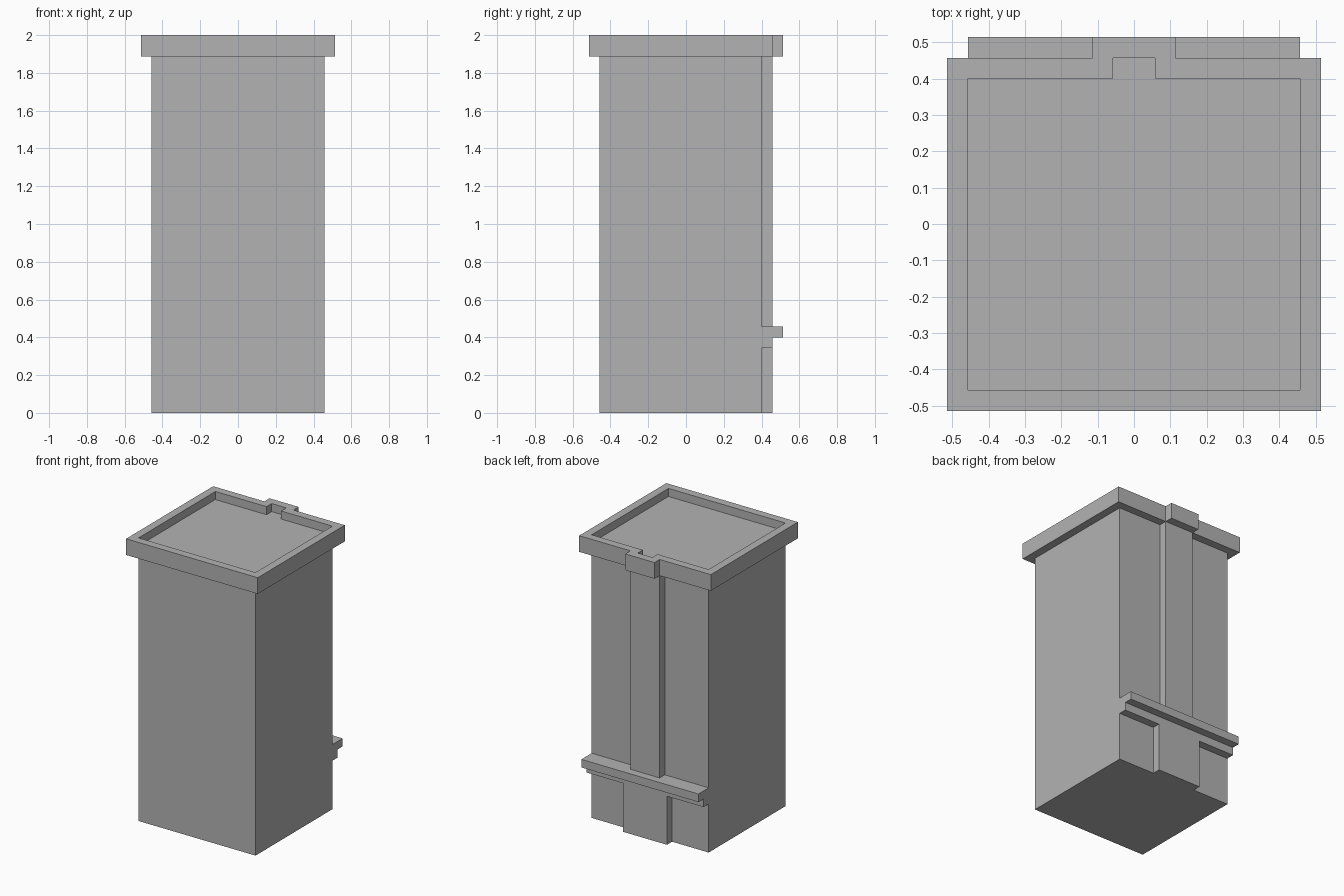
import bpy
import bmesh

cube = bpy.data.objects.get("Cube")
if cube:
    bpy.data.objects.remove(cube, do_unlink=True)

U = 2 / 35          # building module: wall projections and lip thickness
WALL = 8 * U        # half width of the tower
BACK = 7 * U        # plane of the rear wall
ROOF = 34 * U       # recessed roof deck
EAVE = 33 * U       # underside of the parapet
TOP = 35 * U

grey = bpy.data.materials.new("plain grey")
grey.use_nodes = True
colour = (0.45, 0.45, 0.45, 1)
grey.diffuse_color = colour
bsdf = next(n for n in grey.node_tree.nodes if n.type == 'BSDF_PRINCIPLED')
bsdf.inputs["Base Color"].default_value = colour


def finish(name, bm):
    bmesh.ops.recalc_face_normals(bm, faces=bm.faces)
    mesh = bpy.data.meshes.new(name)
    bm.to_mesh(mesh)
    bm.free()
    mesh.materials.append(grey)
    obj = bpy.data.objects.new(name, mesh)
    bpy.context.collection.objects.link(obj)
    return obj


def extrude(name, points, offset):
    """Closed prism from a 3D outline pushed along offset."""
    bm = bmesh.new()
    face = bm.faces.new([bm.verts.new(p) for p in points])
    new = bmesh.ops.extrude_face_region(bm, geom=[face])["geom"]
    verts = [g for g in new if isinstance(g, bmesh.types.BMVert)]
    bmesh.ops.translate(bm, verts=verts, vec=offset)
    return finish(name, bm)


def block(name, half, y0, y1, z0, z1):
    outline = [(-half, y0, z0), (half, y0, z0), (half, y1, z0), (-half, y1, z0)]
    return extrude(name, outline, (0, 0, z1 - z0))


def footprint(half, front, back, bump, bump_back):
    """Plan outline with a centred projection at the rear."""
    right = [(half, front), (half, back), (bump, back), (bump, bump_back)]
    return right + [(-x, y) for x, y in reversed(right)]


# Main tower, with the rear pier above and wider pier below the ledge
block("tower_body", WALL, -WALL, BACK, 0, ROOF)
block("upper_pier", 2 * U, BACK, WALL, 8 * U, EAVE)
block("lower_pier", 3 * U, BACK, WALL, 0, 6 * U)
block("roof_notch_floor", U, BACK, WALL, EAVE, ROOF)

# Stepped rear ledge, extruded across the width
step = [(7, 6), (8, 6), (8, 7), (9, 7), (9, 8), (7, 8)]
extrude("rear_ledge", [(-WALL, y * U, z * U) for y, z in step], (2 * WALL, 0, 0))

# Parapet: a hollow ring following the plan outline
outer = footprint(9 * U, -9 * U, 8 * U, 2 * U, 9 * U)
inner = footprint(WALL, -WALL, BACK, U, WALL)
bm = bmesh.new()
rings = [[bm.verts.new((x, y, z)) for x, y in plan]
         for plan, z in ((outer, EAVE), (outer, TOP), (inner, TOP), (inner, EAVE))]
for a, b in zip(rings, rings[1:] + rings[:1]):
    for i in range(len(a)):
        j = (i + 1) % len(a)
        bm.faces.new((a[i], a[j], b[j], b[i]))
finish("parapet", bm)
